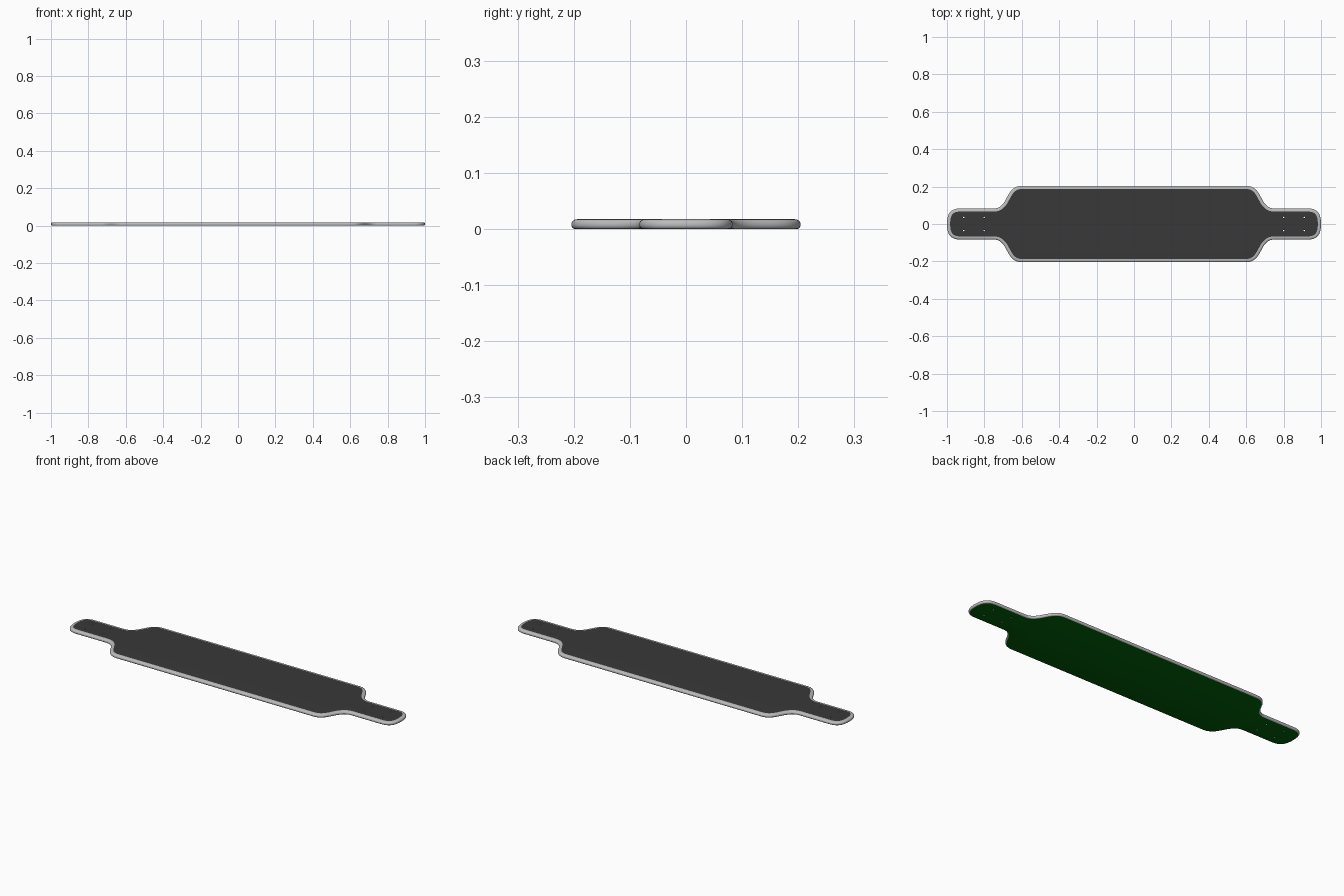
import bpy, bmesh, math
from mathutils import Vector

if "Cube" in bpy.data.objects:
    bpy.data.objects.remove(bpy.data.objects["Cube"])


def bezier(p, n):
    a, b, c, d = (Vector(q) for q in p)
    return [(1-t)**3*a + 3*(1-t)**2*t*b + 3*(1-t)*t*t*c + t**3*d
            for t in (i / n for i in range(n + 1))]


def material(name, rgb):
    m = bpy.data.materials.new(name)
    m.diffuse_color = (*rgb, 1)
    m.use_nodes = True
    m.node_tree.nodes["Principled BSDF"].inputs["Base Color"].default_value = m.diffuse_color
    return m


# Outline: one quarter, mirrored to the full loop
quarter = bezier([(0.60, 0.204), (0.69, 0.204), (0.67, 0.083), (0.75, 0.083)], 16)
quarter += bezier([(0.93, 0.083), (0.985, 0.083), (1.0, 0.05), (1.0, 0.0)], 14)
half = quarter + [Vector((p.x, -p.y)) for p in reversed(quarter[:-1])]
outline = half + [Vector((-p.x, -p.y)) for p in half]
n = len(outline)


def inset(dist):
    out = []
    for i, p in enumerate(outline):
        t = (outline[(i + 1) % n] - outline[i - 1]).normalized()
        e1 = (p - outline[i - 1]).normalized()
        e2 = (outline[(i + 1) % n] - p).normalized()
        t = (e1 + e2).normalized()
        out.append(p + Vector((t.y, -t.x)) * dist)
    return out


bm = bmesh.new()


def ring(points, z):
    return [bm.verts.new((p.x, p.y, z)) for p in points]


def bridge(a, b):
    for i in range(len(a)):
        j = (i + 1) % len(a)
        bm.faces.new((a[i], a[j], b[j], b[i]))


def loop_edges(vs):
    return [bm.edges.get((vs[i - 1], vs[i])) for i in range(len(vs))]


# Rounded deck edge
H = 0.018
profile = [(0.006, 0), (0.003, 0.001), (0.001, 0.003), (0, 0.006), (0, 0.011),
           (0.002, 0.0145), (0.006, 0.0168), (0.011, 0.0177), (0.017, H)]
rings = [ring(inset(d), z) for d, z in profile]
for a, b in zip(rings, rings[1:]):
    bridge(a, b)

# Truck bolt holes
low, high = loop_edges(rings[0]), loop_edges(rings[-1])
for x in (-0.91, -0.80, 0.80, 0.91):
    for y in (-0.035, 0.035):
        pts = [Vector((x + 0.004 * math.cos(k * math.tau / 12),
                       y + 0.004 * math.sin(k * math.tau / 12))) for k in range(12)]
        a, b = ring(pts, 0), ring(pts, H)
        bridge(a, b)
        low += loop_edges(a)
        high += loop_edges(b)

# Grip surface on top and painted underside
for edges, index in ((high, 1), (low, 2)):
    res = bmesh.ops.triangle_fill(bm, use_beauty=True, edges=edges)
    for f in res["geom"]:
        if isinstance(f, bmesh.types.BMFace):
            f.material_index = index

bmesh.ops.recalc_face_normals(bm, faces=bm.faces)
mesh = bpy.data.meshes.new("longboard_deck")
bm.to_mesh(mesh)
bm.free()
deck = bpy.data.objects.new("longboard_deck", mesh)
bpy.context.collection.objects.link(deck)
mesh.materials.append(material("deck_edge", (0.5, 0.5, 0.5)))
mesh.materials.append(material("grip_black", (0.04, 0.04, 0.04)))
mesh.materials.append(material("underside_green", (0.0, 0.12, 0.003)))

bpy.context.view_layer.objects.active = deck
deck.select_set(True)
bpy.ops.object.shade_smooth_by_angle(angle=math.radians(35))
